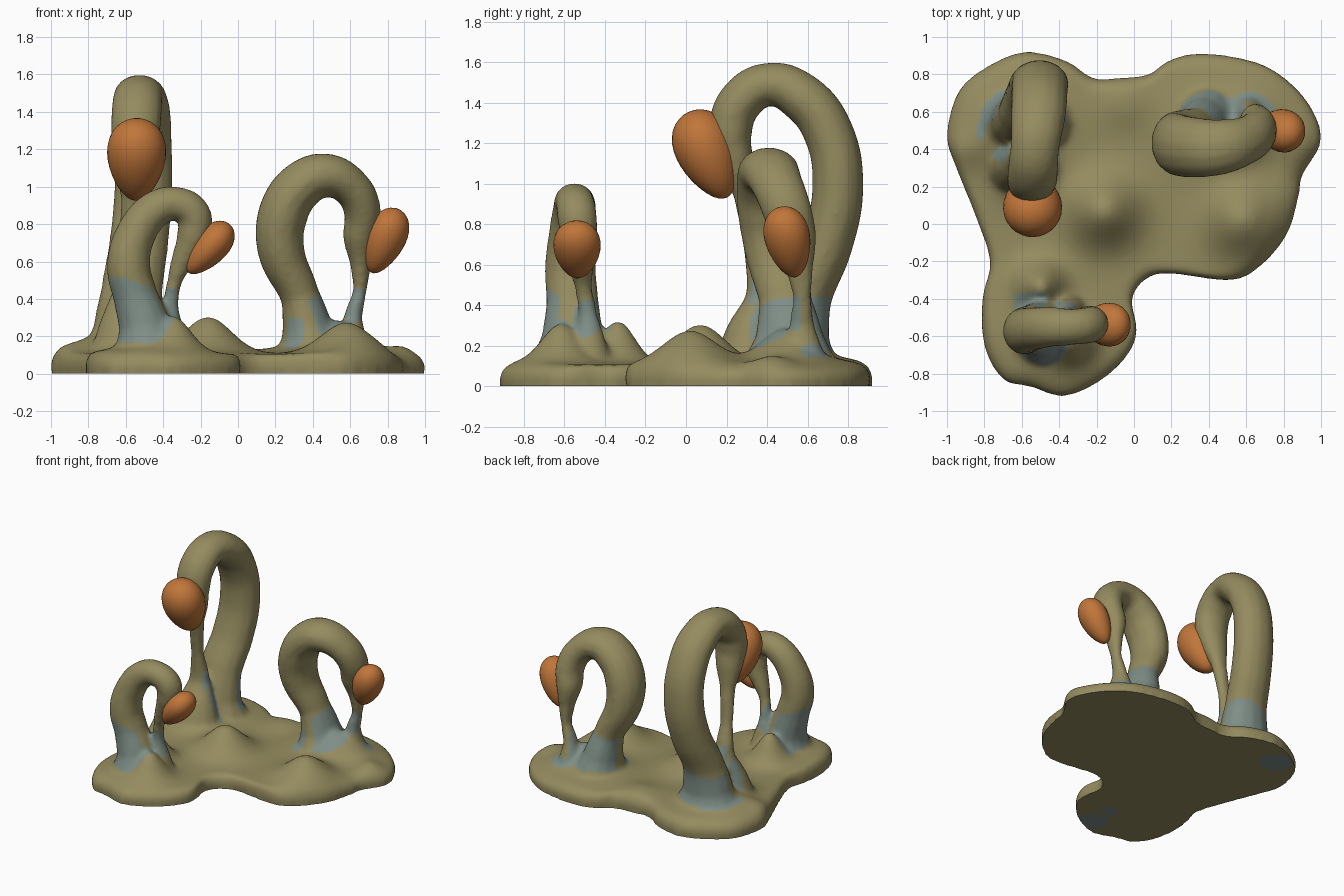
import bpy
import bmesh
from math import sin, pi, exp, sqrt
from mathutils import Vector

if "Cube" in bpy.data.objects:
    bpy.data.objects.remove(bpy.data.objects["Cube"], do_unlink=True)


def make_material(name, colour):
    mat = bpy.data.materials.new(name)
    mat.use_nodes = True
    mat.diffuse_color = (*colour, 1)
    mat.node_tree.nodes["Principled BSDF"].inputs["Base Color"].default_value = (*colour, 1)
    return mat


olive = make_material("olive flesh", (0.30, 0.26, 0.115))
blue_grey = make_material("blue grey stain", (0.21, 0.27, 0.24))
orange = make_material("orange bulb", (0.53, 0.18, 0.042))


def add_object(name, mesh, materials):
    obj = bpy.data.objects.new(name, mesh)
    bpy.context.collection.objects.link(obj)
    for mat in materials:
        mesh.materials.append(mat)
    return obj


def smooth_shade(obj):
    bpy.ops.object.select_all(action='DESELECT')
    obj.select_set(True)
    bpy.context.view_layer.objects.active = obj
    bpy.ops.object.shade_smooth_by_angle(angle=0.9)


# Outline of the puddle-like ground, and its mounds (x, y, height, spread)
OUTLINE = [(1, .45), (.93, .65), (.75, .82), (.55, .89), (.33, .91), (.18, .87), (.08, .8),
           (-.08, .78), (-.22, .78), (-.36, .87), (-.57, .92), (-.75, .86), (-.93, .72),
           (-1, .48), (-.95, .3), (-.85, .05), (-.77, -.2), (-.81, -.4), (-.8, -.65),
           (-.7, -.83), (-.55, -.87), (-.38, -.92), (-.2, -.85), (-.05, -.72), (.015, -.58),
           (-.01, -.4), (.07, -.29), (.2, -.265), (.52, -.3), (.68, -.22), (.82, -.05),
           (.88, .15), (.9, .26)]
MOUNDS = [(-.16, .07, .2, .125), (.58, .02, .17, .13), (-.5, -.33, .2, .08),
          (-.57, .55, .07, .2), (-.72, .5, .07, .11), (.4, .52, .07, .18),
          (.5, .47, .09, .1), (.63, .53, .08, .1), (-.5, -.57, .06, .16),
          (-.58, .29, .13, .1), (-.34, -.62, .17, .09), (-.9, .4, .03, .07),
          (.87, .42, .04, .07), (-.05, .65, .04, .1)]
CENTRE = Vector((-.35, .05))


def ground_height(x, y):
    return 0.105 + sum(h * exp(-((x - a) ** 2 + (y - b) ** 2) / (2 * s * s))
                       for a, b, h, s in MOUNDS)


def rounded_outline(steps):
    pts = [Vector(p) for p in OUTLINE]
    n = len(pts)
    for i in range(n):
        a, b, c, d = (pts[(i + k - 1) % n] for k in range(4))
        for t in (k / steps for k in range(steps)):
            yield b + ((c - a) * t + (2 * a - 5 * b + 4 * c - d) * t ** 2
                       + (3 * b - a - 3 * c + d) * t ** 3) / 2


def add_ground(bm, steps=5, rings=50):
    rim = list(rounded_outline(steps))
    loops = []
    for r in range(1, rings + 1):
        t = (r / rings + sin(pi / 2 * r / rings)) / 2
        edge = max(0, (t - .9) / .1)
        loop = []
        for p in rim:
            q = CENTRE.lerp(p, t)
            z = ground_height(*q) * (0.4 + 0.6 * sqrt(max(0, 1 - edge ** 2)))
            loop.append(bm.verts.new((q.x, q.y, z)))
        loops.append(loop)
    loops.append([bm.verts.new((p.x, p.y, 0)) for p in rim])
    n = len(rim)
    for a, b in zip(loops, loops[1:]):
        for i in range(n):
            j = (i + 1) % n
            bm.faces.new((a[i], b[i], b[j], a[j]))
    bm.faces.new(loops[0])
    bm.faces.new(loops[-1][::-1])


# Stalk paths (x, y, z, radius): up the column, over the arch, down the thin strand
TALL_STALK = [(-.57, .54, .04, .25), (-.57, .55, .25, .16), (-.56, .59, .45, .135),
              (-.53, .695, .7, .13), (-.51, .75, 1, .128), (-.51, .7, 1.26, .125),
              (-.515, .58, 1.42, .122), (-.53, .41, 1.49, .108), (-.54, .265, 1.4, .112),
              (-.545, .22, 1.26, .108), (-.55, .25, 1.1, .085), (-.56, .285, .94, .05),
              (-.575, .325, .68, .04), (-.58, .36, .45, .065), (-.58, .32, .25, .13),
              (-.58, .3, .1, .17)]
RIGHT_STALK = [(.4, .5, .04, .22), (.37, .5, .25, .135), (.33, .485, .42, .105),
               (.23, .45, .66, .127), (.24, .43, .85, .135), (.33, .42, 1, .13),
               (.46, .42, 1.06, .12), (.6, .45, 1, .105), (.665, .49, .87, .1),
               (.65, .52, .73, .09), (.655, .54, .58, .055), (.65, .55, .44, .036),
               (.615, .55, .3, .05), (.61, .55, .12, .1)]
FRONT_STALK = [(-.48, -.57, .04, .22), (-.5, -.56, .25, .14), (-.55, -.56, .42, .12),
               (-.585, -.57, .58, .118), (-.54, -.56, .76, .108), (-.44, -.55, .88, .1),
               (-.33, -.55, .91, .09), (-.235, -.54, .85, .092), (-.24, -.53, .74, .088),
               (-.295, -.52, .61, .062), (-.34, -.51, .49, .04), (-.36, -.49, .36, .042),
               (-.35, -.48, .12, .1)]


def add_stalk(bm, path, axis, plane, widen):
    curve = bpy.data.curves.new("stalk_path", 'CURVE')
    curve.dimensions = '3D'
    curve.bevel_depth = 1
    curve.bevel_resolution = 5
    curve.use_fill_caps = True
    spline = curve.splines.new('BEZIER')
    spline.resolution_u = 6
    spline.bezier_points.add(len(path) - 1)
    for point, (x, y, z, radius) in zip(spline.bezier_points, path):
        point.co = (x, y, z)
        point.radius = radius
        point.handle_left_type = point.handle_right_type = 'AUTO'
    helper = bpy.data.objects.new("stalk_path", curve)
    bpy.context.collection.objects.link(helper)
    bpy.context.view_layer.update()
    mesh = bpy.data.meshes.new_from_object(
        helper.evaluated_get(bpy.context.evaluated_depsgraph_get()))
    start = len(bm.verts)
    bm.from_mesh(mesh)
    bm.verts.ensure_lookup_table()
    # Oval section, trimmed so nothing sticks out under the ground
    for v in bm.verts[start:]:
        v.co[axis] = plane + (v.co[axis] - plane) * widen
        v.co.z = max(v.co.z, 0.02)
    bpy.data.objects.remove(helper)
    bpy.data.curves.remove(curve)
    bpy.data.meshes.remove(mesh)


# Fuse ground and stalks into one soft body
bm = bmesh.new()
add_ground(bm)
add_stalk(bm, TALL_STALK, 0, -.53, 1.22)
add_stalk(bm, RIGHT_STALK, 1, .46, 1.25)
add_stalk(bm, FRONT_STALK, 1, -.55, 1.08)
bmesh.ops.remove_doubles(bm, verts=bm.verts, dist=1e-5)
rough = bpy.data.meshes.new("rough_body")
bm.to_mesh(rough)
bm.free()
source = add_object("rough_body", rough, [])
remesh = source.modifiers.new("fuse", 'REMESH')
remesh.mode = 'VOXEL'
remesh.voxel_size = 0.018
soften = source.modifiers.new("soften", 'SMOOTH')
soften.factor = 0.5
soften.iterations = 6
bpy.context.view_layer.update()
mesh = bpy.data.meshes.new_from_object(
    source.evaluated_get(bpy.context.evaluated_depsgraph_get()))
bpy.data.objects.remove(source)
body = add_object("ground_and_stalks", mesh, [olive, blue_grey])
for v in mesh.vertices:
    if v.co.z < 0.014:
        v.co.z = 0

# Stains (x, y, reach, low, high, facing x, facing y, least facing):
# round the feet, on one arch, then under the ground
STAINS = [(-.57, .58, .29, .17, .42, 0, 1, -.1), (.4, .5, .23, .17, .41, .6, .8, -.5),
          (.3, .36, .06, .14, .31, 0, 0, -1), (-.54, -.57, .21, .16, .48, -.9, -.3, -.6),
          (.65, .55, .08, .28, .46, 0, -1, 0), (.63, .56, .15, .15, .22, 0, 1, .2),
          (-.36, -.49, .07, .2, .42, 0, 0, -1), (-.58, .36, .08, .33, .55, .7, .7, 0),
          (.52, .5, .05, 1.11, 1.3, 0, 0, -1), (-.28, -.78, .11, -1, .01, 0, 0, -1),
          (-.27, -.6, .06, -1, .01, 0, 0, -1), (-.74, .72, .12, -1, .01, 0, 0, -1)]


def is_stained(face):
    x, y, z = face.center
    wave = 0.07 * z * sin(9 * x + 7 * y)
    return any((x - a) ** 2 + (y - b) ** 2 < reach ** 2
               and low + wave < z < high + wave
               and face.normal.x * fx + face.normal.y * fy > least
               for a, b, reach, low, high, fx, fy, least in STAINS)


for face in mesh.polygons:
    face.material_index = 1 if is_stained(face) else 0
smooth_shade(body)


# Egg-shaped bulbs, blunt at the top and narrower at the tip
def add_bulb(name, top, tip, radius, flat):
    top, tip = Vector(top), Vector(tip)
    axis = top - tip
    bm = bmesh.new()
    bmesh.ops.create_uvsphere(bm, u_segments=28, v_segments=18, radius=1)
    turn = axis.to_track_quat('Z', 'Y')
    across = axis.cross(Vector((0, 0, 1))).normalized()
    depth = across.cross(axis).normalized()
    for v in bm.verts:
        s = (v.co.z + 1) / 2
        wide = radius * (0.75 + 0.45 * s)
        offset = turn @ Vector((v.co.x * wide, v.co.y * wide, 0))
        offset -= depth * offset.dot(depth) * (1 - flat)
        v.co = tip + axis * s + offset
    mesh = bpy.data.meshes.new(name)
    bm.to_mesh(mesh)
    bm.free()
    smooth_shade(add_object(name, mesh, [orange]))


add_bulb("tall_bulb", (-.54, .015, 1.355), (-.545, .2, .93), .158, .95)
add_bulb("right_bulb", (.855, .47, .88), (.715, .54, .54), .115, .92)
add_bulb("front_bulb", (-.045, -.54, .8), (-.265, -.535, .54), .117, .8)
